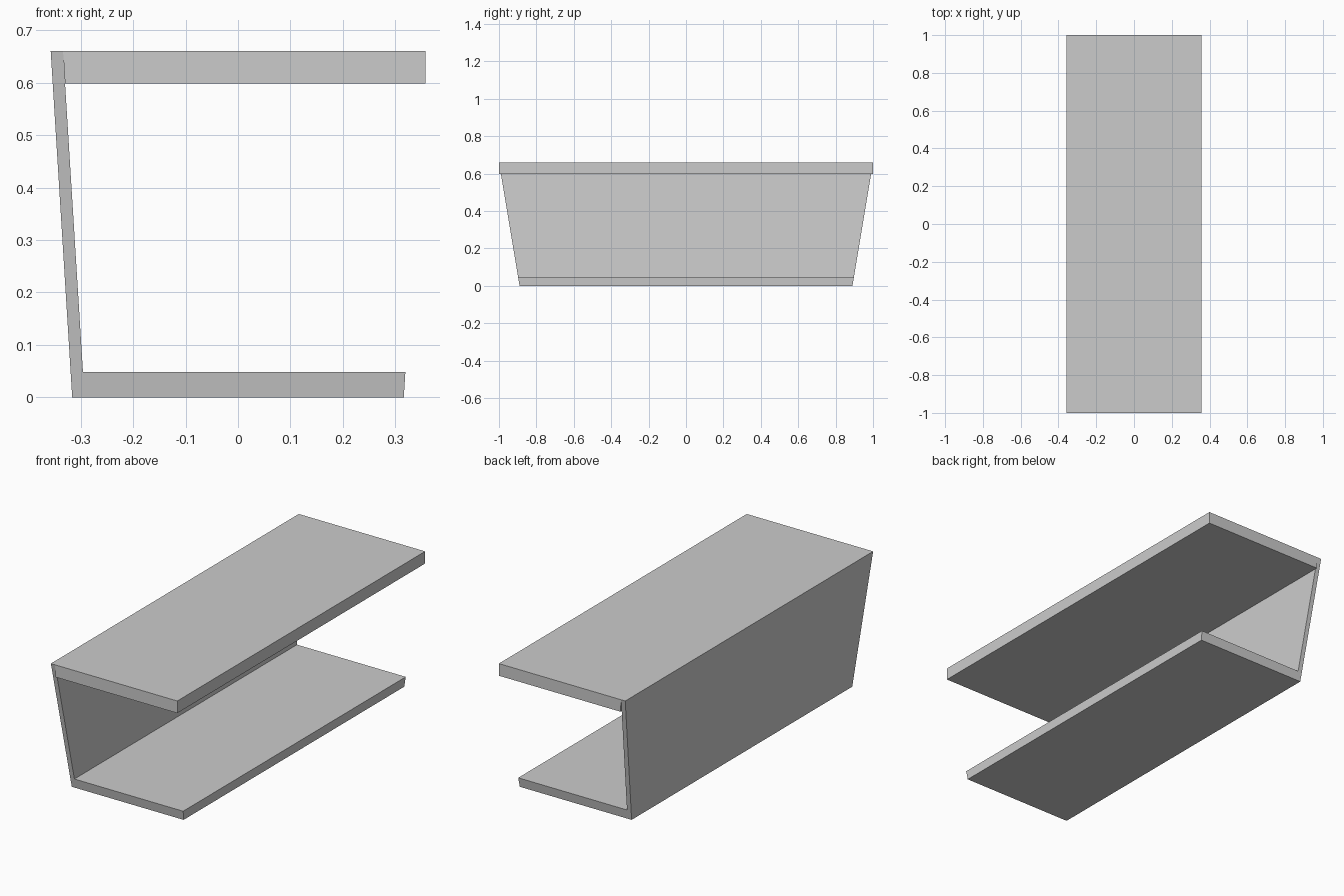
import bpy
import bmesh

cube = bpy.data.objects.get("Cube")
if cube:
    bpy.data.objects.remove(cube, do_unlink=True)

grey = bpy.data.materials.new("light_grey")
grey.use_nodes = True
color = (0.6, 0.6, 0.6, 1)
grey.diffuse_color = color
grey.node_tree.nodes["Principled BSDF"].inputs["Base Color"].default_value = color

HEIGHT = 0.66


def lerp(low, high, z):
    return low + (high - low) * z / HEIGHT


# Sloping lines shared by the tapered parts
def outer_x(z):
    return lerp(0.316, 0.357, z)


def inner_x(z):
    return outer_x(z) - 0.0235


def end_y(z):
    return lerp(0.89, 1.0, z)


def slab(name, z0, z1, left, right, half_y):
    """Six-sided block whose sides follow functions of height."""
    bm = bmesh.new()
    bmesh.ops.create_cube(bm, size=2)
    for v in bm.verts:
        z = z1 if v.co.z > 0 else z0
        x = right(z) if v.co.x > 0 else left(z)
        v.co = (x, v.co.y * half_y(z), z)
    mesh = bpy.data.meshes.new(name)
    bm.to_mesh(mesh)
    bm.free()
    mesh.materials.append(grey)
    obj = bpy.data.objects.new(name, mesh)
    bpy.context.collection.objects.link(obj)


# Leaning side panel
slab("side_panel", 0, HEIGHT, lambda z: -outer_x(z), lambda z: -inner_x(z), end_y)
# Tapered bottom shelf
slab("bottom_shelf", 0, 0.048, lambda z: -inner_x(z), outer_x, end_y)
# Straight-edged top shelf
slab("top_shelf", 0.598, HEIGHT, lambda z: -inner_x(z), lambda z: 0.357, lambda z: 1.0)
